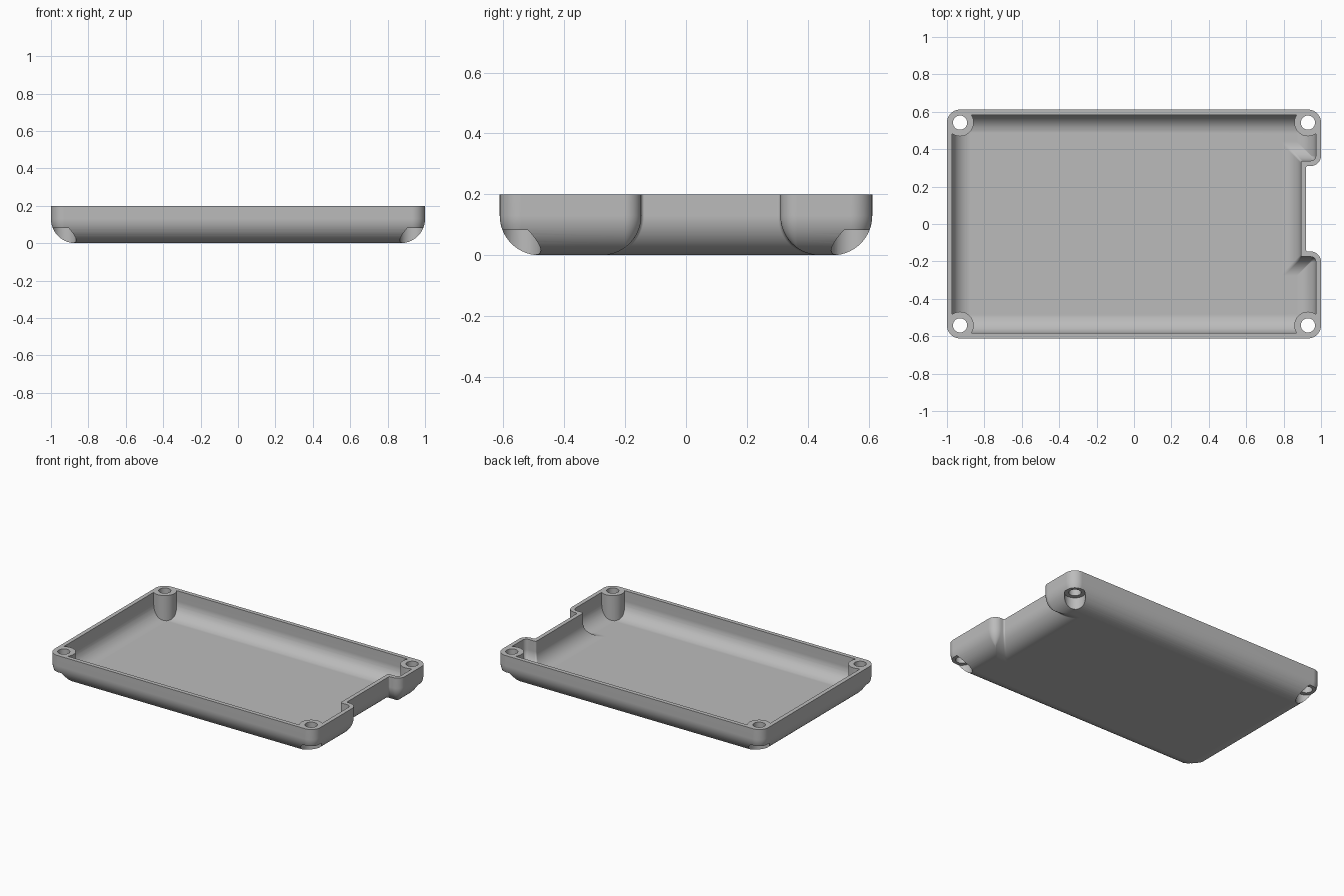
import bpy
import bmesh
from math import sin, cos, pi
from mathutils import Vector

HX, HY, H = 1.0, 0.612, 0.2      # half length, half width, height
WALL, FILLET, CORNER = 0.028, 0.13, 0.07
NOTCH_X, NOTCH_LOW, NOTCH_HIGH = 0.92, -0.147, 0.31
BOLT = (0.93, 0.542)

if "Cube" in bpy.data.objects:
    bpy.data.objects.remove(bpy.data.objects["Cube"])

grey = bpy.data.materials.new("plain grey")
grey.use_nodes = True
grey.diffuse_color = (0.5, 0.5, 0.5, 1)
grey.node_tree.nodes["Principled BSDF"].inputs["Base Color"].default_value = (0.5, 0.5, 0.5, 1)

# Plan outline, counter-clockwise: x, y, corner radius
OUTLINE = [
    (-HX, -HY, CORNER), (HX, -HY, CORNER),
    (HX, NOTCH_LOW, 0.055), (NOTCH_X, NOTCH_LOW, 0.01),
    (NOTCH_X, NOTCH_HIGH, 0.01), (HX, NOTCH_HIGH, 0.055),
    (HX, HY, CORNER), (-HX, HY, CORNER),
]


def outline_ring(inset, z, steps=10):
    """Outline moved inward, with each corner rounded."""
    pts = [Vector((x, y)) for x, y, r in OUTLINE]
    ring = []
    for i, p in enumerate(pts):
        a = (p - pts[i - 1]).normalized()
        b = (pts[(i + 1) % len(pts)] - p).normalized()
        convex = a.cross(b) > 0
        r = max(OUTLINE[i][2] - inset, 0.003) if convex else OUTLINE[i][2]
        corner = p + inset * (Vector((-a.y, a.x)) + Vector((-b.y, b.x)))
        centre = corner - a * r + b * r
        for k in range(steps + 1):
            t = k / steps * pi / 2
            q = centre + r * (a * sin(t) - b * cos(t))
            ring.append((q.x, q.y, z))
    return ring


def make_object(name, bm):
    bmesh.ops.recalc_face_normals(bm, faces=bm.faces[:])
    mesh = bpy.data.meshes.new(name)
    bm.to_mesh(mesh)
    bm.free()
    mesh.materials.append(grey)
    obj = bpy.data.objects.new(name, mesh)
    bpy.context.collection.objects.link(obj)
    return obj


def rounded_tub(name, inset, floor, radius, top, steps=14):
    """Solid block with a rounded lower edge."""
    bm = bmesh.new()
    levels = []
    for k in range(steps + 1):
        t = k / steps * pi / 2
        levels.append((inset + radius * (1 - sin(t)), floor + radius * (1 - cos(t))))
    levels.append((inset, top))
    rings = [[bm.verts.new(c) for c in outline_ring(d, z)] for d, z in levels]
    for low, high in zip(rings, rings[1:]):
        n = len(low)
        for i in range(n):
            j = (i + 1) % n
            bm.faces.new((low[i], low[j], high[j], high[i]))
    bm.faces.new(rings[0][::-1])
    bm.faces.new(rings[-1])
    return make_object(name, bm)


def corner_cylinders(name, radius, z0, z1):
    """One cylinder at each of the four bolt positions."""
    bm = bmesh.new()
    for sx in (-1, 1):
        for sy in (-1, 1):
            made = bmesh.ops.create_cone(
                bm, cap_ends=True, segments=48, radius1=radius, radius2=radius, depth=z1 - z0)
            bmesh.ops.translate(
                bm, verts=made["verts"], vec=(sx * BOLT[0], sy * BOLT[1], (z0 + z1) / 2))
    return make_object(name, bm)


def subtract(target, cutter):
    bpy.ops.object.select_all(action="DESELECT")
    bpy.context.view_layer.objects.active = target
    target.select_set(True)
    mod = target.modifiers.new("cut", "BOOLEAN")
    mod.operation, mod.solver, mod.object = "DIFFERENCE", "EXACT", cutter
    bpy.ops.object.modifier_apply(modifier=mod.name)
    bpy.data.objects.remove(cutter)


# Hollow space, leaving the four corner posts solid
cavity = rounded_tub("cavity", WALL, WALL, FILLET - WALL, H + 0.1)
subtract(cavity, corner_cylinders("posts", 0.073, -0.1, H + 0.3))

# Tray body with hollow, bolt holes and bolt head recesses
tray = rounded_tub("tray_shell", 0, 0, FILLET, H)
subtract(tray, cavity)
subtract(tray, corner_cylinders("head_recesses", 0.065, -0.1, 0.082))
subtract(tray, corner_cylinders("bolt_holes", 0.038, -0.2, H + 0.1))

# Smooth curved surfaces with crisp rims
bpy.ops.object.select_all(action="DESELECT")
tray.select_set(True)
bpy.context.view_layer.objects.active = tray
bpy.ops.object.shade_smooth_by_angle(angle=pi / 6)
weighted = tray.modifiers.new("clean shading", "WEIGHTED_NORMAL")
weighted.keep_sharp = True
